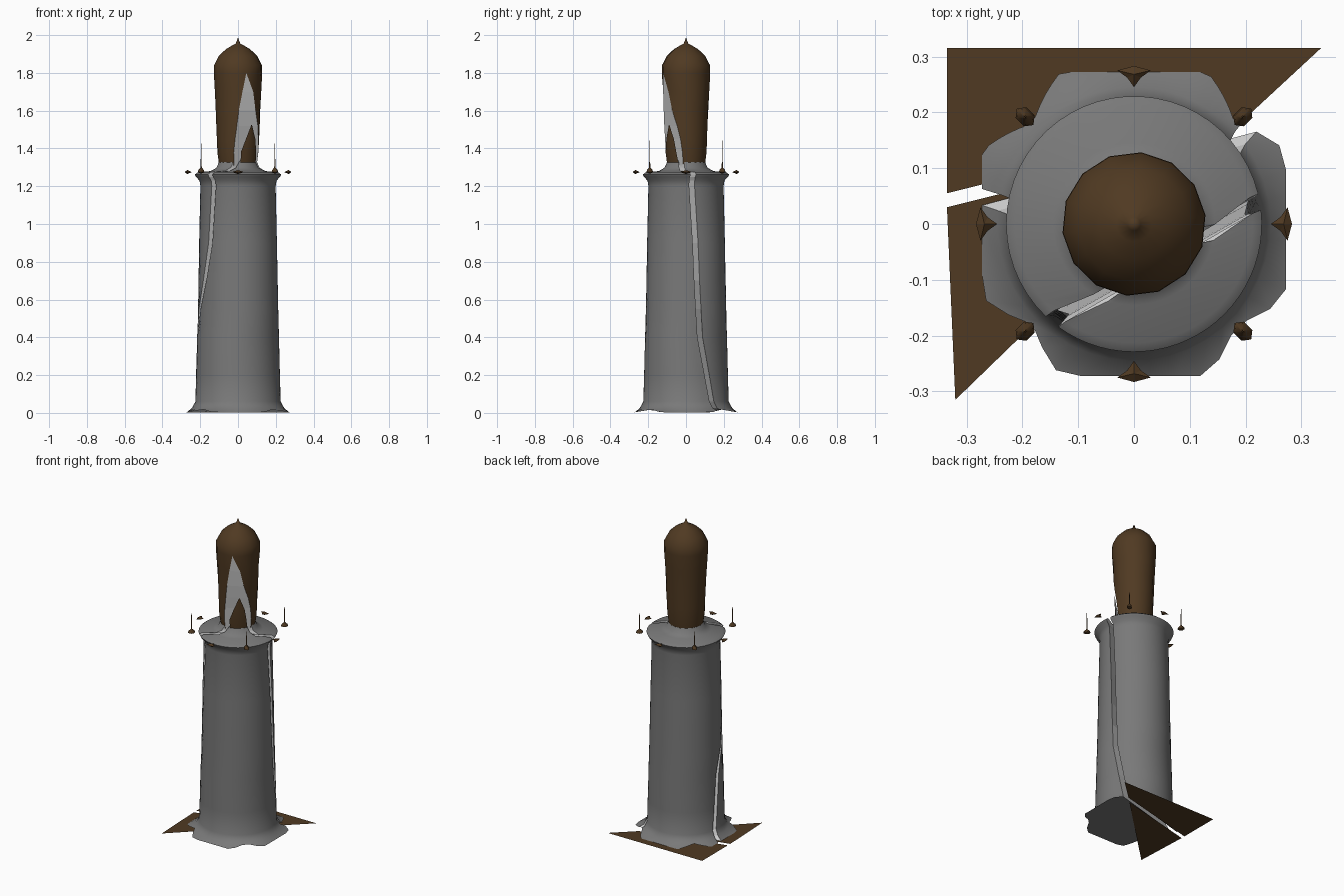
import bpy, bmesh
from math import sin, cos, radians, degrees

if "Cube" in bpy.data.objects:
    bpy.data.objects.remove(bpy.data.objects["Cube"])


def material(name, *rgb):
    m = bpy.data.materials.new(name)
    m.diffuse_color = (*rgb, 1)
    m.use_nodes = True
    m.node_tree.nodes["Principled BSDF"].inputs["Base Color"].default_value = m.diffuse_color
    return m


brown = material("brown", 0.08, 0.042, 0.016)
stone = material("dark_grey", 0.19, 0.19, 0.19)


def finish(name, bm, mat, smooth=60):
    bmesh.ops.remove_doubles(bm, verts=bm.verts, dist=0.0002)
    me = bpy.data.meshes.new(name)
    bm.to_mesh(me)
    bm.free()
    ob = bpy.data.objects.new(name, me)
    bpy.context.collection.objects.link(ob)
    if mat:
        me.materials.append(mat)
    if smooth:
        bpy.ops.object.select_all(action='DESELECT')
        ob.select_set(True)
        bpy.context.view_layer.objects.active = ob
        bpy.ops.object.shade_smooth_by_angle(angle=radians(smooth))
    return ob


def footprint(t):
    """Flared foot outline: four straight lobes with recessed, lifted diagonals."""
    a = abs((t + 45) % 90 - 45)
    if a < 26:
        return 0.272 / cos(radians(a)), 0
    f = (a - 26) / 19
    return 0.302 - 0.047 * f, 0.016 * f


def shell(name, rows, n, mat, foot=False, cap=True):
    """Partial lathe from rows of (z, radius, start angle, end angle).
    The broken face between both edges becomes its own plain grey object."""
    bm, face = bmesh.new(), bmesh.new()
    grid = []
    for i, (z, r, a, b) in enumerate(rows):
        ring = []
        for k in range(n + 1):
            t = a + (b - a) * k / n
            rr, zz = r, z
            if foot and i == 0:
                rr, lift = footprint(t)
                zz += lift
            ring.append(bm.verts.new((rr * cos(radians(t)), rr * sin(radians(t)), zz)))
        grid.append(ring)
    for lo, hi in zip(grid, grid[1:]):
        for k in range(n):
            bm.faces.new((lo[k], lo[k + 1], hi[k + 1], hi[k]))
    if foot:
        bm.faces.new(grid[0][::-1])
    if cap:
        ends = [(face.verts.new(g[-1].co), face.verts.new(g[0].co))
                for g, row in zip(grid, rows) if row[0] <= 1.8]
        for lo, hi in zip(ends, ends[1:]):
            face.faces.new((lo[0], lo[1], hi[1], hi[0]))
        finish(name + "_broken_face", face, None, 0)
    else:
        face.free()
    return finish(name, bm, mat)


# Column split by a wandering crack: z, radius, left crack angle, right crack angle
column = [
    (0.003, 0.28, -190, 40), (0.025, 0.245, -189, 39), (0.06, 0.226, -188, 37),
    (0.2, 0.222, -184, 30), (0.4, 0.217, -178, 20), (0.55, 0.213, -162, 18),
    (0.7, 0.210, -147, 16), (0.9, 0.206, -135, 14), (1.2, 0.199, -130, 9),
    (1.23, 0.204, -130, 9), (1.25, 0.223, -130, 9), (1.262, 0.229, -130, 10),
    (1.274, 0.213, -129, 9), (1.28, 0.145, -114, -6), (1.298, 0.114, -103, -11),
    (1.335, 0.098, -93, -15),
]


def gap(r):
    return degrees(0.0145 / r)


shell("column_front", [(z, r, a + gap(r), b - gap(r)) for z, r, a, b in column],
      26, stone, foot=True)
shell("column_back", [(z, r, b + gap(r), a + 360 - gap(r)) for z, r, a, b in column],
      32, stone, foot=True)

# Rounded upper body with a broken opening at the front
capsule = [
    (1.31, 0.100, -102, -8), (1.38, 0.109, -102, -10), (1.45, 0.112, -98, -15),
    (1.52, 0.115, -93, -24), (1.6, 0.118, -88, -38), (1.7, 0.123, -79, -49),
    (1.8, 0.129, -70, -70), (1.84, 0.128, -70, -70), (1.89, 0.102, -70, -70),
    (1.925, 0.065, -70, -70), (1.945, 0.032, -70, -70), (1.955, 0.012, -70, -70),
    (1.988, 0, -70, -70),
]
shell("upper_body", [(z, r, b, a + 360) for z, r, a, b in capsule], 14, brown)

# Loose shard standing in the opening
shell("shard", [(1.31, 0.100, -82, -22), (1.38, 0.109, -82, -28),
                (1.45, 0.112, -68, -35), (1.525, 0.115, -52, -50)], 4, brown)


# Broken ground sheet in two pieces
def plate(name, pts):
    bm = bmesh.new()
    bm.faces.new([bm.verts.new((x, y, 0)) for x, y in pts])
    finish(name, bm, brown, 0)


plate("plate_back", [(0.335, 0.315), (-0.335, 0.315), (-0.335, 0.055), (0.2, 0.19)])
plate("plate_left", [(-0.335, 0.03), (-0.32, -0.315), (0.165, 0.155)])

# Small studs beside the ledge, one per side
outline = [(0.245, 0), (0.262, -0.012), (0.275, -0.03), (0.283, 0),
           (0.275, 0.03), (0.262, 0.012)]
for q, side in enumerate(("right", "back", "left", "front")):
    c, s = cos(radians(90 * q)), sin(radians(90 * q))

    def at(r, t, z):
        return (r * c - t * s, r * s + t * c, z)

    bm = bmesh.new()
    ring = [bm.verts.new(at(r, t, 1.275)) for r, t in outline]
    top, bot = bm.verts.new(at(0.268, 0, 1.286)), bm.verts.new(at(0.268, 0, 1.264))
    for k in range(6):
        a, b = ring[k], ring[(k + 1) % 6]
        bm.faces.new((a, b, top))
        bm.faces.new((b, a, bot))
    bmesh.ops.recalc_face_normals(bm, faces=bm.faces)
    finish("stud_" + side, bm, brown, 0)

# Needle spikes at the four diagonals, flattened into radial blades
for sx, nx in ((-1, "left"), (1, "right")):
    for sy, ny in ((-1, "front"), (1, "back")):
        spike = shell(f"spike_{ny}_{nx}", [(z, r, 0, 360) for z, r in (
            (1.266, 0), (1.274, 0.021), (1.286, 0.018), (1.298, 0.004), (1.445, 0))],
            6, brown, cap=False)
        spike.location = (sx * 0.195, sy * 0.192, 0)
        spike.rotation_euler.z = radians(45 * sx * sy)
        spike.scale.y = 0.75
